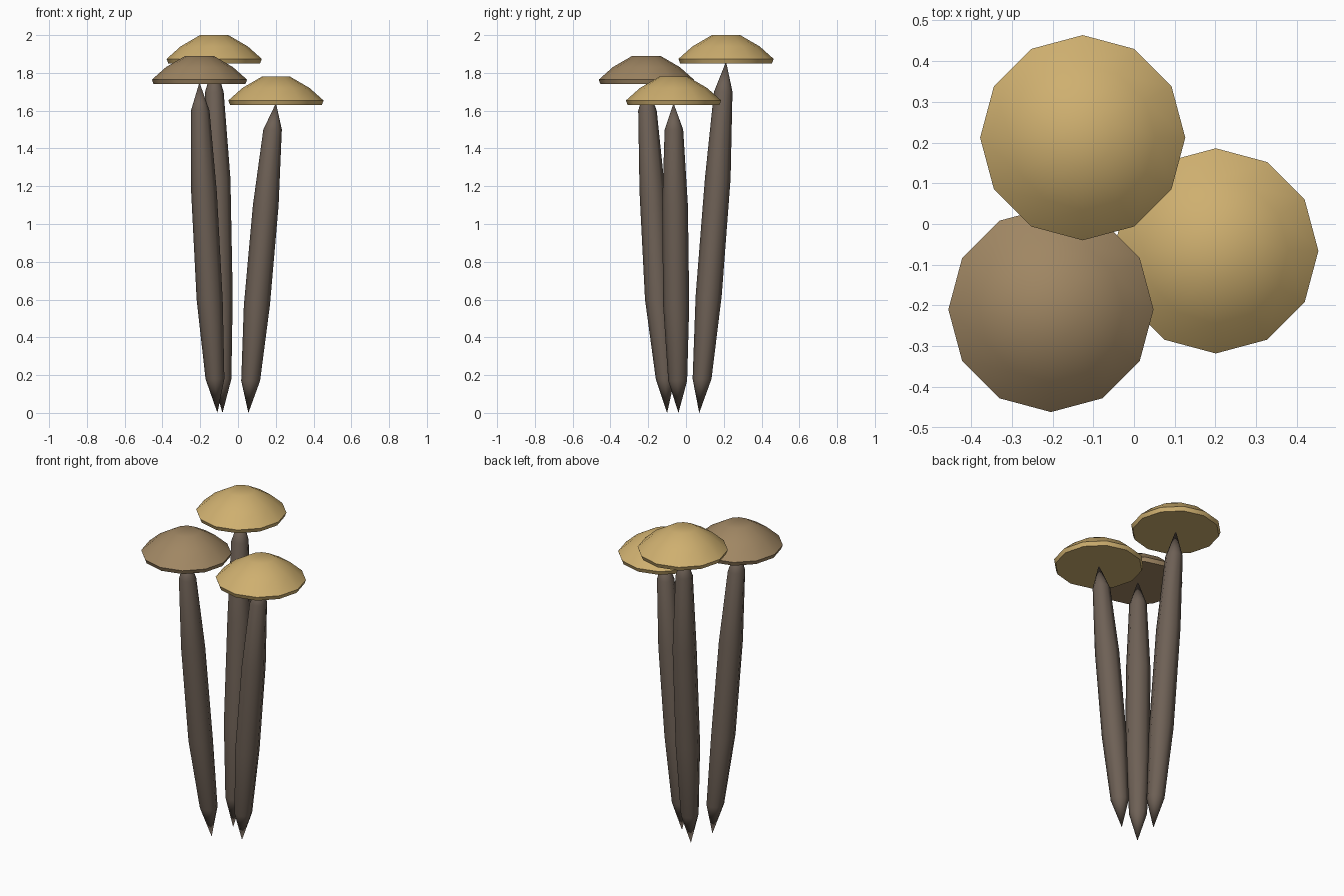
import bpy, bmesh, math
from mathutils import Vector

if "Cube" in bpy.data.objects:
    bpy.data.objects.remove(bpy.data.objects["Cube"])


def material(name, color):
    m = bpy.data.materials.new(name)
    m.diffuse_color = (*color, 1)
    m.use_nodes = True
    m.node_tree.nodes["Principled BSDF"].inputs["Base Color"].default_value = m.diffuse_color
    return m


tan = material("tan", (0.62, 0.43, 0.16))
brown = material("brown", (0.35, 0.24, 0.125))
bark = material("dark_bark", (0.155, 0.118, 0.092))


def loft(name, rings, sides, mat, angle):
    """Skin horizontal rings (centre, radius); zero radius makes a pole."""
    bm = bmesh.new()
    loops = []
    for c, r in rings:
        if r == 0:
            loops.append([bm.verts.new(c)])
        else:
            loops.append([bm.verts.new(Vector(c) + Vector((r * math.cos(a), r * math.sin(a), 0)))
                          for a in (math.tau * i / sides for i in range(sides))])
    for lo, hi in zip(loops, loops[1:]):
        for i in range(sides):
            j = (i + 1) % sides
            if len(lo) == 1:
                bm.faces.new((lo[0], hi[j], hi[i]))
            elif len(hi) == 1:
                bm.faces.new((lo[i], lo[j], hi[0]))
            else:
                bm.faces.new((lo[i], lo[j], hi[j], hi[i]))
    bmesh.ops.recalc_face_normals(bm, faces=bm.faces)
    mesh = bpy.data.meshes.new(name)
    bm.to_mesh(mesh)
    bm.free()
    mesh.materials.append(mat)
    ob = bpy.data.objects.new(name, mesh)
    bpy.context.collection.objects.link(ob)
    bpy.ops.object.select_all(action='DESELECT')
    ob.select_set(True)
    bpy.context.view_layer.objects.active = ob
    bpy.ops.object.shade_smooth_by_angle(angle=math.radians(angle))


# cap profile: (radius, height above the underside)
CAP = [(0, 0), (0.243, 0), (0.252, 0.024), (0.178, 0.09), (0.075, 0.15), (0, 0.147)]
# stem radius from pointed foot to pointed tip
STEM = [0, 0.05, 0.069, 0.068, 0.049, 0]

# each mushroom: stem centre line from foot to tip, and cap colour
mushrooms = {
    "tall": (tan, [(-0.082, 0.07, 0), (-0.085, 0.085, 0.18), (-0.097, 0.12, 0.62),
                   (-0.108, 0.168, 1.24), (-0.125, 0.197, 1.7), (-0.126, 0.212, 1.86)]),
    "middle": (brown, [(-0.109, -0.1, 0), (-0.122, -0.11, 0.18), (-0.15, -0.148, 0.6),
                       (-0.18, -0.178, 1.17), (-0.2, -0.204, 1.6), (-0.204, -0.21, 1.75)]),
    "short": (tan, [(0.055, -0.04, 0), (0.067, -0.044, 0.17), (0.1, -0.052, 0.57),
                    (0.147, -0.058, 1.1), (0.183, -0.064, 1.5), (0.201, -0.066, 1.64)]),
}

for size, (cap_mat, path) in mushrooms.items():
    loft(size + "_stem", list(zip(path, STEM)), 8, bark, 60)
    x, y, z = path[-1]
    loft(size + "_cap", [((x, y, z - 0.01 + h), r) for r, h in CAP], 12, cap_mat, 50)
